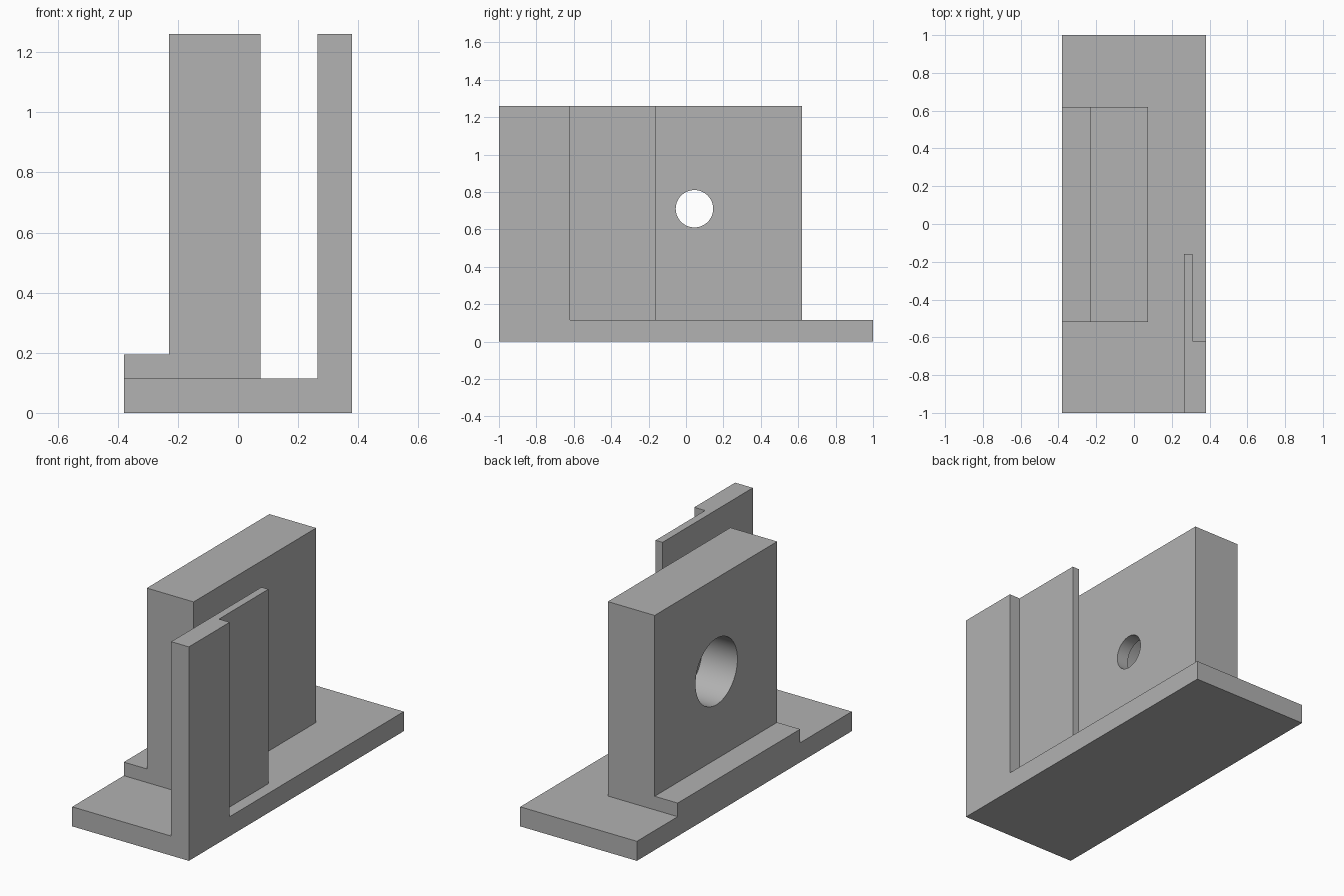
import bpy, bmesh, math
from mathutils import Vector

old = bpy.data.objects.get("Cube")
if old:
    bpy.data.objects.remove(old, do_unlink=True)

grey = bpy.data.materials.new("plain grey")
grey.use_nodes = True
colour = (0.445, 0.445, 0.445, 1)
grey.diffuse_color = colour
grey.node_tree.nodes["Principled BSDF"].inputs["Base Color"].default_value = colour


def extrude(name, outline, along):
    """Prism from a closed 3D outline pushed along a vector."""
    bm = bmesh.new()
    face = bm.faces.new([bm.verts.new(p) for p in outline])
    ext = bmesh.ops.extrude_face_region(bm, geom=[face])
    moved = [v for v in ext["geom"] if isinstance(v, bmesh.types.BMVert)]
    bmesh.ops.translate(bm, verts=moved, vec=Vector(along))
    bmesh.ops.recalc_face_normals(bm, faces=bm.faces)
    mesh = bpy.data.meshes.new(name)
    bm.to_mesh(mesh)
    bm.free()
    mesh.materials.append(grey)
    obj = bpy.data.objects.new(name, mesh)
    bpy.context.collection.objects.link(obj)
    return obj


def bore(target, radius, x0, x1):
    """Cut a round hole along x between two depths."""
    bpy.ops.mesh.primitive_cylinder_add(
        vertices=64, radius=radius, depth=x1 - x0,
        location=((x0 + x1) / 2, 0.045, 0.71), rotation=(0, math.pi / 2, 0))
    cutter = bpy.context.object
    cutter.name = "bore_cutter"
    cutter.hide_render = True
    cutter.data.materials.append(grey)
    mod = target.modifiers.new("bore", "BOOLEAN")
    mod.operation, mod.solver, mod.object = "DIFFERENCE", "EXACT", cutter
    bpy.ops.object.select_all(action="DESELECT")
    target.select_set(True)
    bpy.context.view_layer.objects.active = target
    bpy.ops.object.modifier_apply(modifier=mod.name)
    bpy.data.objects.remove(cutter, do_unlink=True)


side, floor, top = 0.38, 0.115, 1.26

# Base slab
extrude("base_plate",
        [(-side, -1, 0), (side, -1, 0), (side, 1, 0), (-side, 1, 0)],
        (0, 0, floor))

# Thick upright with a low foot on its outer side
profile = [(-side, floor), (0.075, floor), (0.075, top),
           (-0.23, top), (-0.23, 0.195), (-side, 0.195)]
block = extrude("bored_upright", [(x, -0.52, z) for x, z in profile], (0, 1.14, 0))

# Thin upright, thinner towards the back
plan = [(0.265, -1), (side, -1), (side, -0.62),
        (0.31, -0.62), (0.31, -0.16), (0.265, -0.16)]
extrude("thin_upright", [(x, y, floor) for x, y in plan], (0, 0, top - floor))

# Wide counterbore from the outer side, then the small through hole
bore(block, 0.195, -0.5, 0)
bore(block, 0.1, -0.1, 0.2)
bpy.ops.object.shade_smooth_by_angle(angle=math.radians(30))
